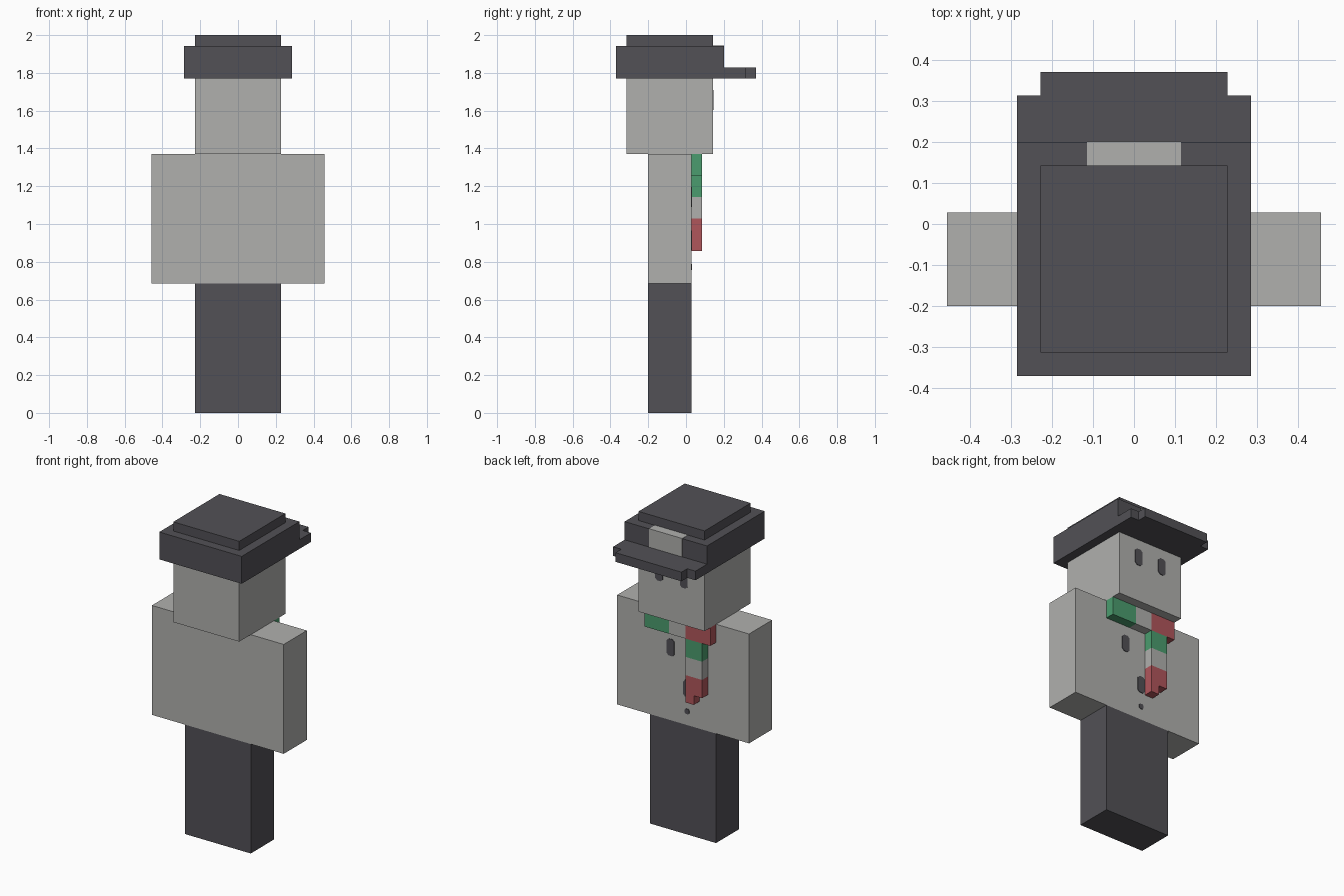
import bpy
import bmesh

cube = bpy.data.objects.get("Cube")
if cube:
    bpy.data.objects.remove(cube, do_unlink=True)

U = 2 / 35  # one block unit; the figure is 35 units tall


def material(name, color):
    m = bpy.data.materials.new(name)
    m.use_nodes = True
    m.diffuse_color = (*color, 1)
    m.node_tree.nodes["Principled BSDF"].inputs["Base Color"].default_value = (*color, 1)
    return m


DARK = material("charcoal", (0.084, 0.082, 0.093))
PALE = material("pale_grey", (0.434, 0.434, 0.423))
GREEN = material("scarf_green", (0.07, 0.332, 0.156))
RED = material("scarf_red", (0.434, 0.093, 0.105))


def prism(name, outline, axis, low, high, mat):
    """Extrude an outline, in units, along y or z."""
    def point(a, b, c):
        return (a * U, c * U, b * U) if axis == "y" else (a * U, b * U, c * U)

    bm = bmesh.new()
    face = bm.faces.new([bm.verts.new(point(a, b, low)) for a, b in outline])
    new = bmesh.ops.extrude_face_region(bm, geom=[face])["geom"]
    shift = [p - q for p, q in zip(point(0, 0, high), point(0, 0, low))]
    bmesh.ops.translate(bm, vec=shift, verts=[g for g in new if isinstance(g, bmesh.types.BMVert)])
    bmesh.ops.recalc_face_normals(bm, faces=bm.faces)
    mesh = bpy.data.meshes.new(name)
    bm.to_mesh(mesh)
    bm.free()
    mesh.materials.append(mat)
    obj = bpy.data.objects.new(name, mesh)
    bpy.context.collection.objects.link(obj)
    return obj


def box(name, x, y, z, mat):
    outline = [(x[0], y[0]), (x[1], y[0]), (x[1], y[1]), (x[0], y[1])]
    return prism(name, outline, "z", z[0], z[1], mat)


def pebble(name, x, z, half_w, half_h, y):
    """Thin dark plate with clipped corners."""
    c = half_w * 0.5
    quarter = [(half_w, half_h - c), (half_w - c, half_h)]
    top = quarter + [(-a, b) for a, b in reversed(quarter)]
    outline = top + [(-a, -b) for a, b in top]
    prism(name, [(x + a, z + b) for a, b in outline], "y", y - 0.05, y + 0.06, DARK)


# Body
box("legs", (-4, 4), (-3.5, 0.5), (0, 12), DARK)
box("torso", (-8, 8), (-3.5, 0.5), (12, 24), PALE)
box("head", (-4, 4), (-5.5, 2.5), (24, 32), PALE)

# Hat with a notched brim and a pale badge
box("hat_band", (-5, 5), (-6.5, 3.5), (31, 34), DARK)
box("hat_crown", (-4, 4), (-5.5, 2.5), (34, 35), DARK)
brim = [(5, 3.5), (5, 5.5), (4, 5.5), (4, 6.5)]
prism("hat_brim", brim + [(-a, b) for a, b in reversed(brim)], "z", 31, 32, DARK)
box("hat_badge", (-2, 2), (2.5, 3.53), (32, 34.03), PALE)

# Eyes and buttons
for side, x in (("left", 1.5), ("right", -1.5)):
    pebble(side + "_eye", x, 29, 0.46, 0.92, 2.5)
pebble("upper_button", 1.5, 20, 0.46, 0.92, 0.5)
pebble("middle_button", -0.5, 16, 0.46, 0.92, 0.5)
pebble("lower_button", -0.5, 13.5, 0.28, 0.28, 0.5)

# Scarf wrap and hanging tail
SCARF_Y = (0.5, 1.5)
for name, x, mat in (("green", (1, 4), GREEN), ("grey", (-1, 1), PALE), ("red", (-4, -1), RED)):
    box("scarf_wrap_" + name, x, SCARF_Y, (22, 24), mat)
for name, z, mat in (("green", (20, 22), GREEN), ("grey", (18, 20), PALE)):
    box("scarf_tail_" + name, (-3, -1), SCARF_Y, z, mat)
tail_end = [(-3, 18), (-3, 16), (-2, 16), (-2, 15), (-1, 15), (-1, 18)]
prism("scarf_tail_end", tail_end, "y", *SCARF_Y, RED)
